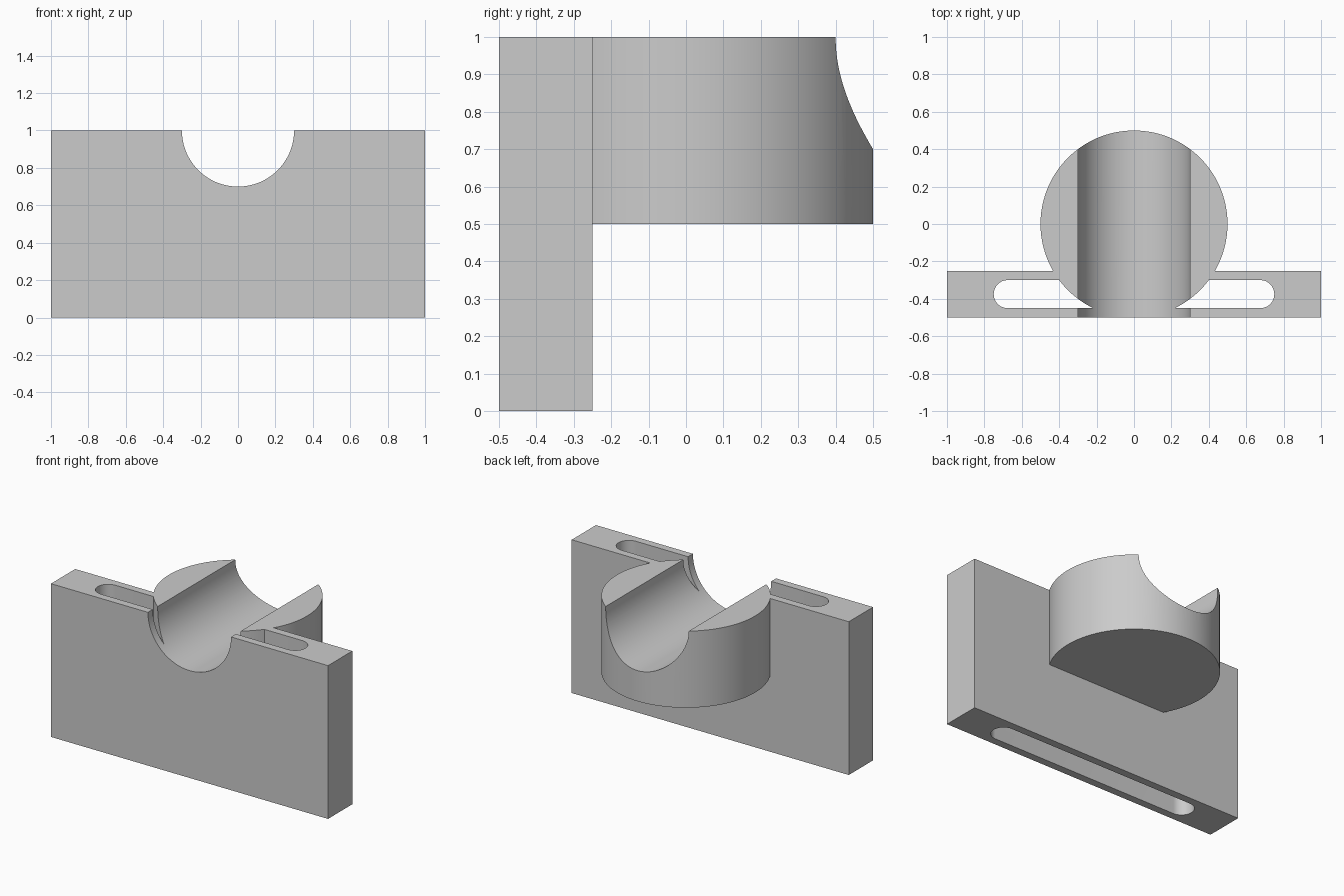
import bpy
import bmesh
from math import cos, sin, pi, radians, asin
from mathutils import Vector

default = bpy.data.objects.get("Cube")
if default:
    bpy.data.objects.remove(default, do_unlink=True)

HEIGHT = 1.0
RADIUS = 0.5

grey = bpy.data.materials.new("Plain grey")
grey.use_nodes = True
colour = (0.6, 0.6, 0.6, 1)
grey.diffuse_color = colour
grey.node_tree.nodes["Principled BSDF"].inputs["Base Color"].default_value = colour


def arc(cx, cy, r, start, end, steps):
    angles = [start + (end - start) * i / steps for i in range(steps + 1)]
    return [(cx + r * cos(a), cy + r * sin(a)) for a in angles]


def prism(name, profile, low, high, axis="z"):
    """Extrude a flat outline along z, or an x-z outline along y."""
    bm = bmesh.new()
    place = (lambda p: (p[0], p[1], low)) if axis == "z" else (lambda p: (p[0], low, p[1]))
    face = bm.faces.new([bm.verts.new(place(p)) for p in profile])
    moved = bmesh.ops.extrude_face_region(bm, geom=[face])["geom"]
    step = Vector((0, 0, high - low)) if axis == "z" else Vector((0, high - low, 0))
    bmesh.ops.translate(bm, vec=step, verts=[v for v in moved if isinstance(v, bmesh.types.BMVert)])
    bmesh.ops.recalc_face_normals(bm, faces=bm.faces)
    mesh = bpy.data.meshes.new(name)
    bm.to_mesh(mesh)
    bm.free()
    mesh.materials.append(grey)
    obj = bpy.data.objects.new(name, mesh)
    bpy.context.collection.objects.link(obj)
    return obj


def combine(target, tool, operation):
    """Apply a boolean and discard the tool."""
    mod = target.modifiers.new(operation, "BOOLEAN")
    mod.operation = operation
    mod.solver = "EXACT"
    mod.object = tool
    bpy.context.view_layer.objects.active = target
    bpy.ops.object.modifier_apply(modifier=mod.name)
    bpy.data.objects.remove(tool, do_unlink=True)


# Upright plate, left tall so the final cut levels the top
bracket = prism("saddle_bracket", [(-1, -0.5), (1, -0.5), (1, -0.25), (-1, -0.25)], 0, HEIGHT + 0.1)

# Round-ended slot running the full height of the plate
slot = arc(0.675, -0.375, 0.075, -pi / 2, pi / 2, 24) + arc(-0.675, -0.375, 0.075, pi / 2, 1.5 * pi, 24)
combine(bracket, prism("slot_cutter", slot, -0.2, HEIGHT + 0.4), "DIFFERENCE")

# Round boss, its front edge buried inside the plate
dip = asin(0.47 / RADIUS)
boss = arc(0, 0, RADIUS, -dip, pi + dip, 112)
combine(bracket, prism("boss", boss, 0.5, HEIGHT + 0.2), "UNION")

# Level the top and cut the half-round saddle channel front to back
channel = [(-2, HEIGHT)] + arc(0, HEIGHT, 0.3, pi, 2 * pi, 64)
channel += [(2, HEIGHT), (2, 2), (-2, 2)]
combine(bracket, prism("channel_cutter", channel, -1, 1, "y"), "DIFFERENCE")

# Smooth the curved walls and keep the edges crisp
bpy.ops.object.select_all(action="DESELECT")
bracket.select_set(True)
bpy.context.view_layer.objects.active = bracket
bpy.ops.object.shade_smooth_by_angle(angle=radians(30))
